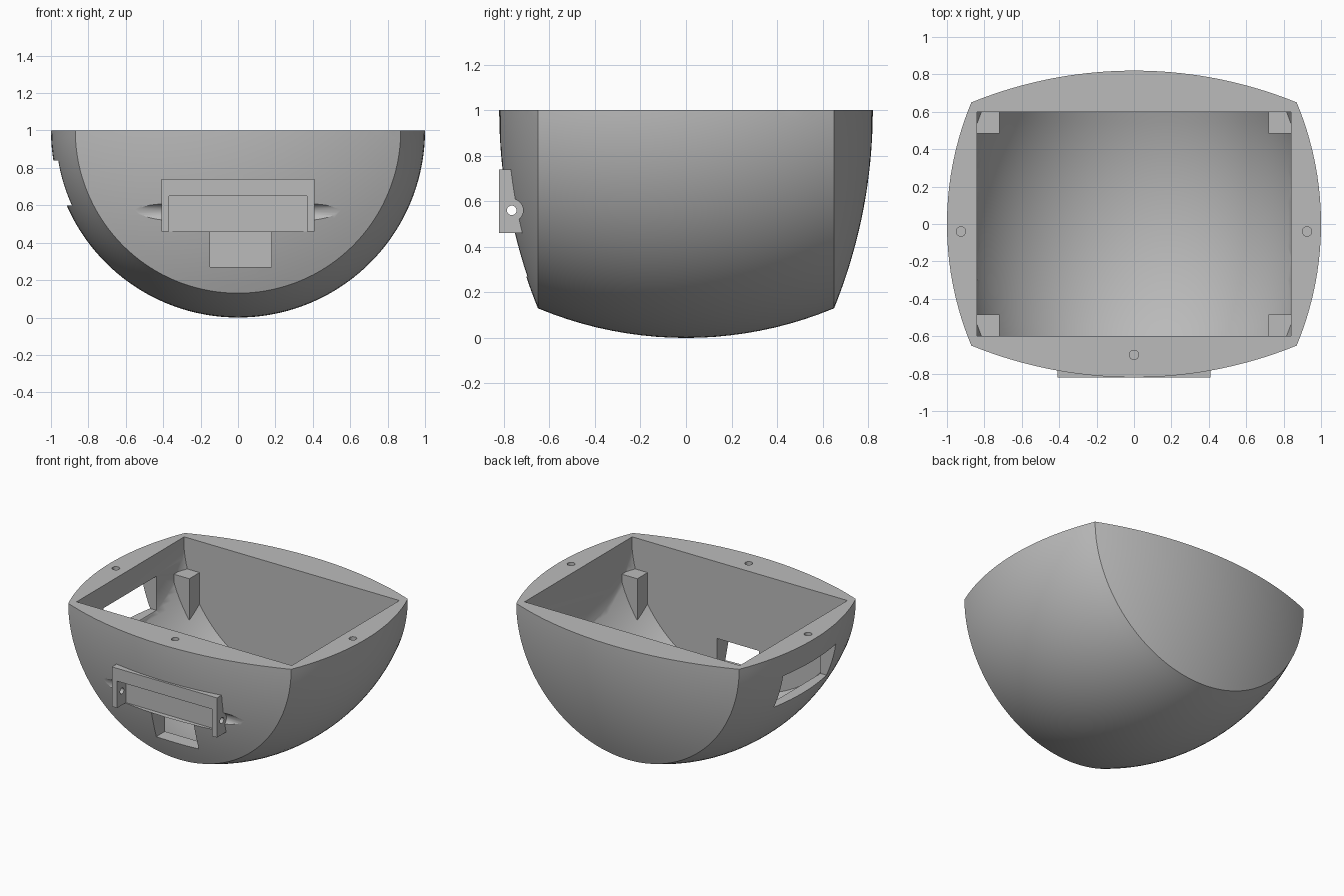
import bpy, bmesh, math
from mathutils import Matrix, Vector

cube = bpy.data.objects.get("Cube")
if cube:
    bpy.data.objects.remove(cube, do_unlink=True)

grey = bpy.data.materials.new("plain grey")
grey.use_nodes = True
grey.diffuse_color = (0.5, 0.5, 0.5, 1)
grey.node_tree.nodes["Principled BSDF"].inputs["Base Color"].default_value = (0.5, 0.5, 0.5, 1)


def finish(name, bm):
    bmesh.ops.recalc_face_normals(bm, faces=bm.faces[:])
    mesh = bpy.data.meshes.new(name)
    bm.to_mesh(mesh)
    bm.free()
    mesh.materials.append(grey)
    obj = bpy.data.objects.new(name, mesh)
    bpy.context.collection.objects.link(obj)
    return obj


def box(name, low, high):
    low, high = Vector(low), Vector(high)
    bm = bmesh.new()
    bmesh.ops.create_cube(bm, size=1, matrix=Matrix.Translation((low + high) / 2)
                          @ Matrix.Diagonal((*(high - low), 1)))
    return finish(name, bm)


def rod(name, centre, radius, length, axis):
    bm = bmesh.new()
    turn = Matrix.Rotation(math.pi / 2, 4, "Y") if axis == "X" else Matrix()
    bmesh.ops.create_cone(bm, cap_ends=True, segments=32, radius1=radius, radius2=radius,
                          depth=length, matrix=Matrix.Translation(centre) @ turn)
    return finish(name, bm)


def lathe(name, profile, cuts):
    """Turn a (radius, y) profile about the lengthwise axis, then trim it with planes."""
    bm = bmesh.new()
    verts = [bm.verts.new((r, y, 1)) for r, y in profile]
    edges = [bm.edges.new(pair) for pair in zip(verts, verts[1:])]
    bmesh.ops.spin(bm, geom=verts + edges, cent=(0, 0, 1), axis=(0, 1, 0),
                   angle=math.tau, steps=144)
    bmesh.ops.remove_doubles(bm, verts=bm.verts[:], dist=1e-5)
    for point, normal in cuts:
        geom = bm.verts[:] + bm.edges[:] + bm.faces[:]
        cut = bmesh.ops.bisect_plane(bm, geom=geom, plane_co=point, plane_no=normal,
                                     clear_outer=True)["geom_cut"]
        rim = [e for e in cut if isinstance(e, bmesh.types.BMEdge)]
        bmesh.ops.holes_fill(bm, edges=rim, sides=0)
    return finish(name, bm)


def combine(target, tool, operation):
    mod = target.modifiers.new("cut", "BOOLEAN")
    mod.operation, mod.object, mod.solver = operation, tool, "EXACT"
    bpy.context.view_layer.objects.active = target
    bpy.ops.object.modifier_apply(modifier=mod.name)
    bpy.data.objects.remove(tool, do_unlink=True)


def arc(half_chord, sagitta, t):
    """Height of a circular arc at offset t from its middle, below its crown."""
    radius = (half_chord ** 2 + sagitta ** 2) / (2 * sagitta)
    return radius - math.sqrt(radius ** 2 - t ** 2)


# Outer body: barrel side with a shallow dome at each end
EDGE_Y, EDGE_R, END_Y = 0.65, 0.87, 0.82
N = 20
dome = [(EDGE_R * i / N, -END_Y + arc(EDGE_R, END_Y - EDGE_Y, EDGE_R * i / N)) for i in range(N)]
side = [(1 - arc(EDGE_Y, 1 - EDGE_R, y), y) for y in [EDGE_Y * (i / N * 2 - 1) for i in range(N + 1)]]
profile = dome + side + [(r, -y) for r, y in reversed(dome)]
body = lathe("bowl_body", profile, [((0, 0, 1), (0, 0, 1))])

# Cavity: thinner barrel with flat walls, less the four corner posts
CAV_X, CAV_Y, WALL = 0.84, 0.6, 0.045
inner = [(1 - WALL - arc(EDGE_Y, 1 - EDGE_R, y), y) for y in [CAV_Y * (i / N * 2 - 1) for i in range(N + 1)]]
cavity = lathe("cavity", [(0, -CAV_Y)] + inner + [(0, CAV_Y)],
               [((s * CAV_X, 0, 0), (s, 0, 0)) for s in (-1, 1)])
for sx in (-1, 1):
    for sy in (-1, 1):
        x, y = sorted((sx * 0.72, sx * 0.9)), sorted((sy * 0.485, sy * 0.7))
        combine(cavity, box("post", (x[0], y[0], 0), (x[1], y[1], 0.78)), "DIFFERENCE")

# Hinge bracket on the front
combine(body, box("bracket", (-0.41, -0.82, 0.46), (0.41, -0.67, 0.74)), "UNION")
combine(body, cavity, "DIFFERENCE")
combine(body, box("bracket_recess", (-0.37, -0.9, 0.46), (0.37, -0.72, 0.65)), "DIFFERENCE")
combine(body, rod("pin_hole", (0, -0.765, 0.56), 0.021, 1, "X"), "DIFFERENCE")
for s in (-1, 1):
    combine(body, rod("pin_groove", (s * 0.56, -0.765, 0.56), 0.05, 0.3, "X"), "DIFFERENCE")

# Openings through the front and the right wall
combine(body, box("front_slot", (-0.15, -0.9, 0.27), (0.18, -0.5, 0.46)), "DIFFERENCE")
combine(body, box("side_window", (-1.1, -0.3, 0.6), (-0.7, 0.29, 0.84)), "DIFFERENCE")

# Screw holes in the rim
for x, y in ((-0.925, -0.04), (0.925, -0.04), (0, -0.7)):
    combine(body, rod("screw_hole", (x, y, 1), 0.025, 0.24, "Z"), "DIFFERENCE")

bpy.ops.object.select_all(action="DESELECT")
body.select_set(True)
bpy.context.view_layer.objects.active = body
bpy.ops.object.shade_smooth_by_angle(angle=math.radians(30))
